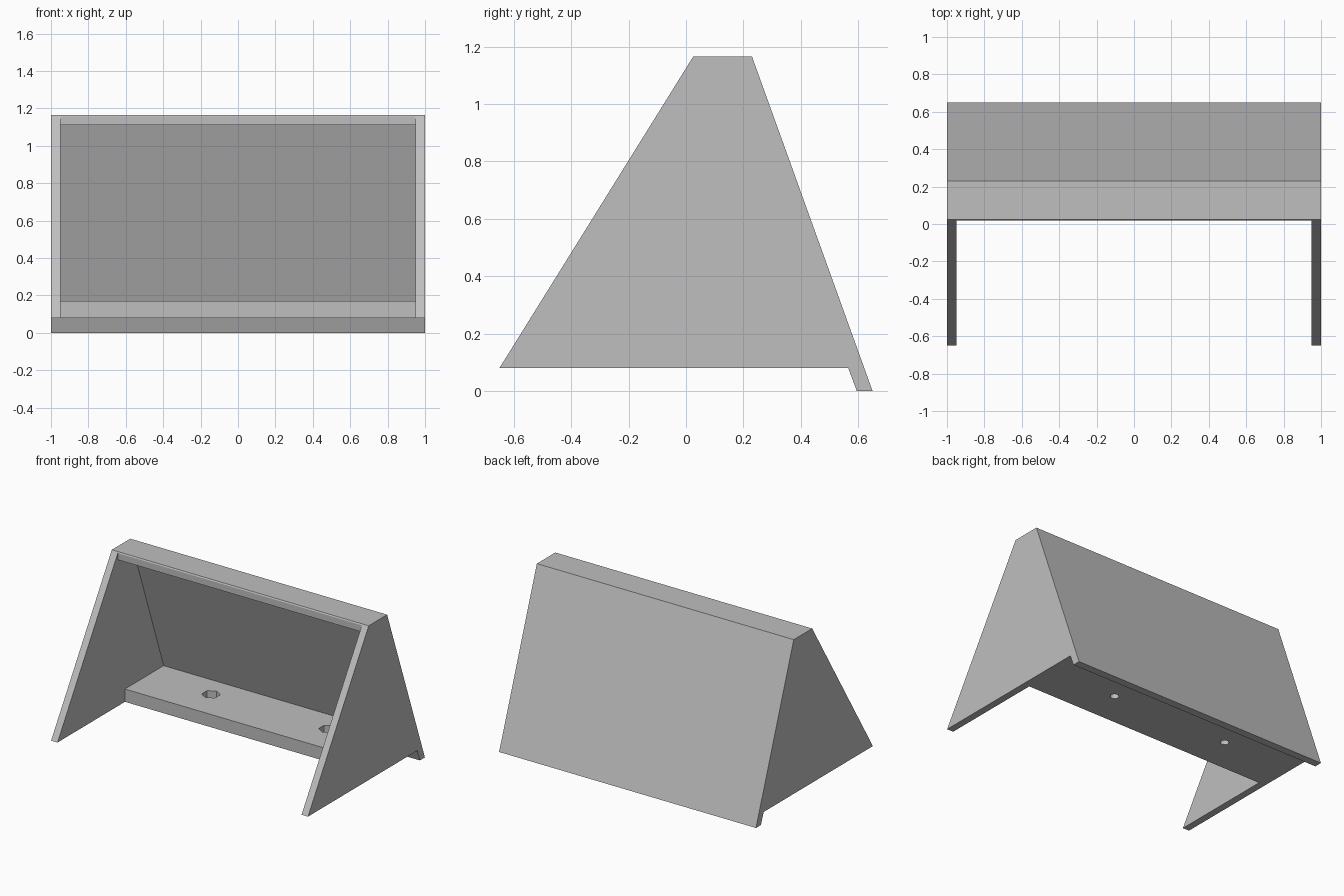
import bpy, math

cube = bpy.data.objects.get("Cube")
if cube:
    bpy.data.objects.remove(cube, do_unlink=True)

grey = bpy.data.materials.new("plain_grey")
grey.use_nodes = True
colour = (0.52, 0.52, 0.52, 1)
grey.diffuse_color = colour
grey.node_tree.nodes["Principled BSDF"].inputs["Base Color"].default_value = colour


def prism(name, profile, half_width):
    """Extrude a (y, z) outline along x."""
    n = len(profile)
    verts = [(x, y, z) for x in (-half_width, half_width) for y, z in profile]
    faces = [tuple(range(n))[::-1], tuple(range(n, 2 * n))]
    faces += [(i, (i + 1) % n, (i + 1) % n + n, i + n) for i in range(n)]
    mesh = bpy.data.meshes.new(name)
    mesh.from_pydata(verts, [], faces)
    mesh.materials.append(grey)
    obj = bpy.data.objects.new(name, mesh)
    bpy.context.collection.objects.link(obj)
    return obj


def drill(name, sides, radius, x, bottom, top):
    """Upright cutter through the base shelf."""
    bpy.ops.mesh.primitive_cylinder_add(
        vertices=sides, radius=radius, depth=top - bottom,
        location=(x, 0.35, (top + bottom) / 2))
    obj = bpy.context.object
    obj.name = name
    obj.data.materials.append(grey)
    return obj


# Wedge-shaped housing with a lip below the back panel
housing = prism("stand_housing", [
    (-0.65, 0.08), (0.565, 0.08), (0.595, 0), (0.65, 0),
    (0.23, 1.165), (0.025, 1.165)], 1)

# Open front: leaves side walls, top bar, sloping back and base shelf
cutters = [prism("cavity_cutter", [
    (-0.9, -0.1), (0.10, -0.1), (0.10, 0.17), (0.53, 0.17),
    (0.195, 1.11), (0.02, 1.11), (0.02, 1.3), (-0.9, 1.3)], 0.95)]

# Screw holes with hexagonal nut recesses
for side, x in (("right", -0.455), ("left", 0.455)):
    cutters.append(drill(side + "_nut_cutter", 6, 0.06, x, 0.12, 0.25))
    cutters.append(drill(side + "_screw_cutter", 24, 0.028, x, 0.0, 0.2))

for cutter in cutters:
    mod = housing.modifiers.new(cutter.name, "BOOLEAN")
    mod.operation = "DIFFERENCE"
    mod.solver = "EXACT"
    mod.object = cutter
bpy.context.view_layer.objects.active = housing
for mod in list(housing.modifiers):
    bpy.ops.object.modifier_apply(modifier=mod.name)
for cutter in cutters:
    bpy.data.objects.remove(cutter, do_unlink=True)
